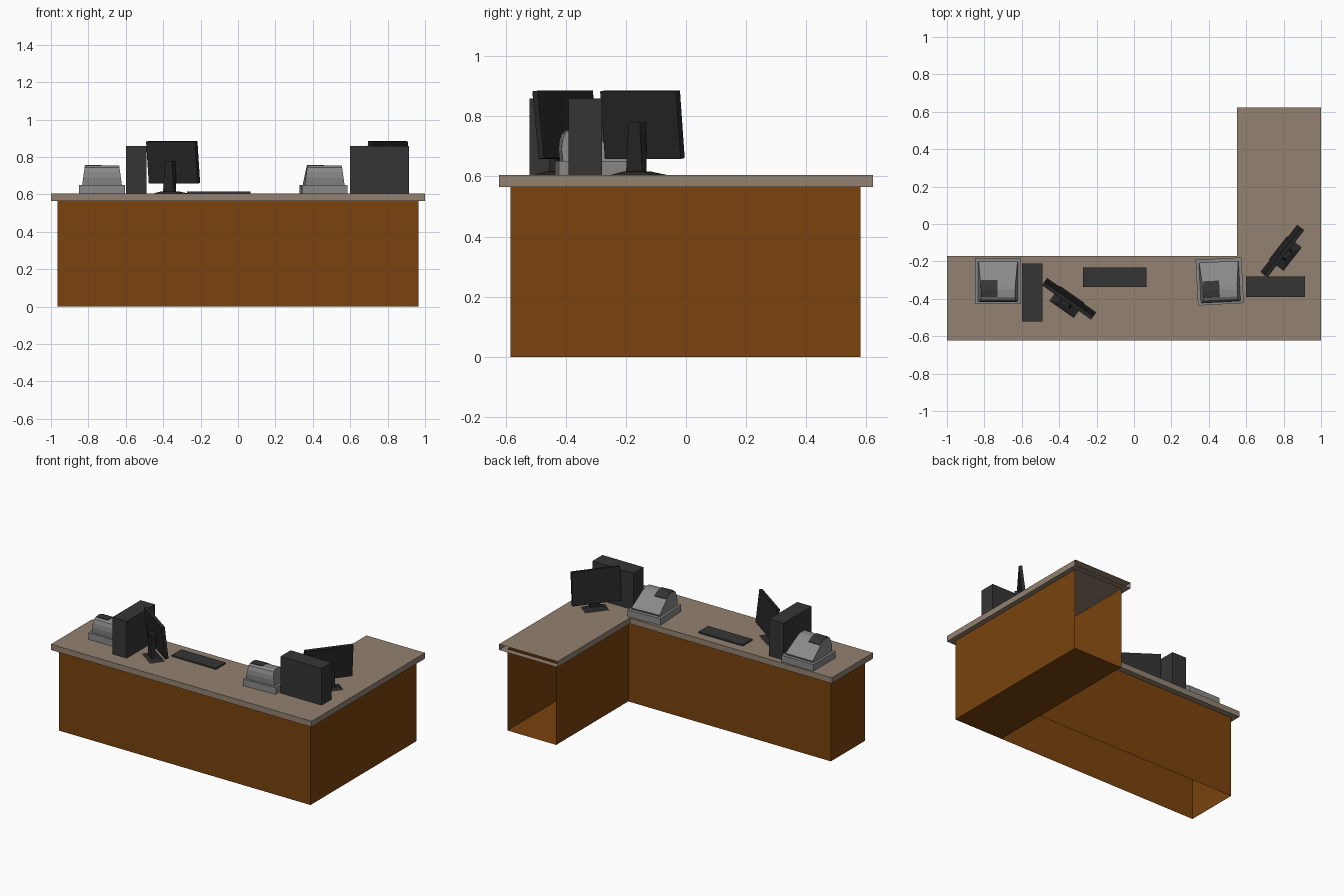
import bpy, bmesh, math
from mathutils import Matrix, Vector

if "Cube" in bpy.data.objects:
    bpy.data.objects.remove(bpy.data.objects["Cube"])


def material(name, rgb):
    m = bpy.data.materials.new(name)
    m.diffuse_color = (*rgb, 1)
    m.use_nodes = True
    m.node_tree.nodes["Principled BSDF"].inputs["Base Color"].default_value = m.diffuse_color
    return m


TAUPE = material("taupe counter", (0.29, 0.225, 0.165))
WOOD = material("brown wood", (0.195, 0.056, 0.004))
GREY = material("register grey", (0.25, 0.25, 0.25))
DARK = material("dark plastic", (0.036, 0.036, 0.036))
BLACK = material("monitor black", (0.02, 0.02, 0.02))
TOP = 0.605


def mesh_object(name, faces, mat, matrix=Matrix(), fix=True):
    bm = bmesh.new()
    for f in faces:
        bm.faces.new([bm.verts.new(matrix @ Vector(p)) for p in f])
    bmesh.ops.remove_doubles(bm, verts=bm.verts, dist=1e-5)
    if fix:
        bmesh.ops.recalc_face_normals(bm, faces=bm.faces)
    me = bpy.data.meshes.new(name)
    bm.to_mesh(me)
    bm.free()
    me.materials.append(mat)
    ob = bpy.data.objects.new(name, me)
    bpy.context.collection.objects.link(ob)
    return ob


def loft(name, a, b, mat, matrix=Matrix()):
    """Closed solid between two matching outlines."""
    n = len(a)
    faces = [a[::-1], b]
    faces += [[a[i], a[(i + 1) % n], b[(i + 1) % n], b[i]] for i in range(n)]
    return mesh_object(name, faces, mat, matrix)


def rect(x0, x1, y0, y1, z):
    return [(x0, y0, z), (x1, y0, z), (x1, y1, z), (x0, y1, z)]


def box(name, x0, x1, y0, y1, z0, z1, mat, matrix=Matrix()):
    return loft(name, rect(x0, x1, y0, y1, z0), rect(x0, x1, y0, y1, z1), mat, matrix)


def at(outline, z):
    return [(x, y, z) for x, y in outline]


# L-shaped counter and desk body, hollow and open at the end of the arm
outer = [(-1, -.622), (1, -.622), (1, .622), (.55, .622), (.55, -.17), (-1, -.17)]
inner = [(-.965, -.583), (.965, -.583), (.965, .58), (.59, .58), (.59, -.21), (-.965, -.21)]
END = 2
ot, ob_, it, ib = at(outer, TOP), at(outer, .565), at(inner, .565), at(inner, 0)
counter, body = [ot], []
for i in range(6):
    j = (i + 1) % 6
    counter.append([ob_[j], ob_[i], it[i], it[j]])       # overhang underside
    if i != END:
        counter.append([ob_[i], ob_[j], ot[j], ot[i]])   # counter edge
        body.append([ib[i], ib[j], it[j], it[i]])        # body wall
body.append(rect(.59, .965, -.583, .58, 0)[::-1])        # floor of the arm
mesh_object("countertop", counter, TAUPE, fix=False)
mesh_object("desk_body", body, WOOD, fix=False)

# Computer towers and keyboard
box("left_tower", -.60, -.49, -.52, -.21, TOP, .86, DARK)
box("right_tower", .60, .915, -.39, -.28, TOP, .86, DARK)
box("keyboard", -.273, .067, -.337, -.232, TOP, .615, DARK)


# Cash registers: drawer, sloped body with rounded front, dark display
def register(side, x, y, angle):
    m = Matrix.Translation((x, y, TOP)) @ Matrix.Rotation(math.radians(angle), 4, 'Z')
    box(side + "_register_drawer", -.1225, .1225, -.1225, .1225, 0, .046, GREY, m)
    prof = [(.1, .046), (.105, .058), (-.015, .14), (-.045, .149), (-.085, .149),
            (-.1, .14), (-.109, .115), (-.112, .085), (-.108, .046)]

    def half_width(z):
        return .106 - .014 * (z - .046) / .103
    loft(side + "_register_body", [(-half_width(z), py, z) for py, z in prof],
         [(half_width(z), py, z) for py, z in prof], GREY, m)
    strip = [(.005, .1305), (-.015, .1445), (-.045, .153), (-.085, .153),
             (-.085, .147), (-.045, .147), (-.015, .138), (.005, .124)]
    loft(side + "_register_display", [(-.09, py, z) for py, z in strip],
         [(-.003, py, z) for py, z in strip], DARK, m)


register("left", -.727, -.305, 0)
register("right", .458, -.307, 3)


# Monitors: tilted panel, rear housing, neck and foot
def monitor(side, x, y, angle):
    m = Matrix.Translation((x, y, 0)) @ Matrix.Rotation(math.radians(angle), 4, 'Z')
    tilt = m @ Matrix.Translation((0, 0, .772)) @ Matrix.Rotation(math.radians(6.5), 4, 'X')
    box(side + "_monitor_panel", -.16, .16, -.011, .011, -.113, .113, BLACK, tilt)
    loft(side + "_monitor_neck", rect(-.034, .034, -.045, -.02, .612),
         rect(-.024, .024, -.045, -.012, .78), BLACK, m)
    loft(side + "_monitor_foot", rect(-.08, .08, -.07, .03, TOP),
         rect(-.04, .04, -.05, -.01, .617), BLACK, m)


monitor("left", -.347, -.4, -35)
monitor("right", .793, -.145, 52)
